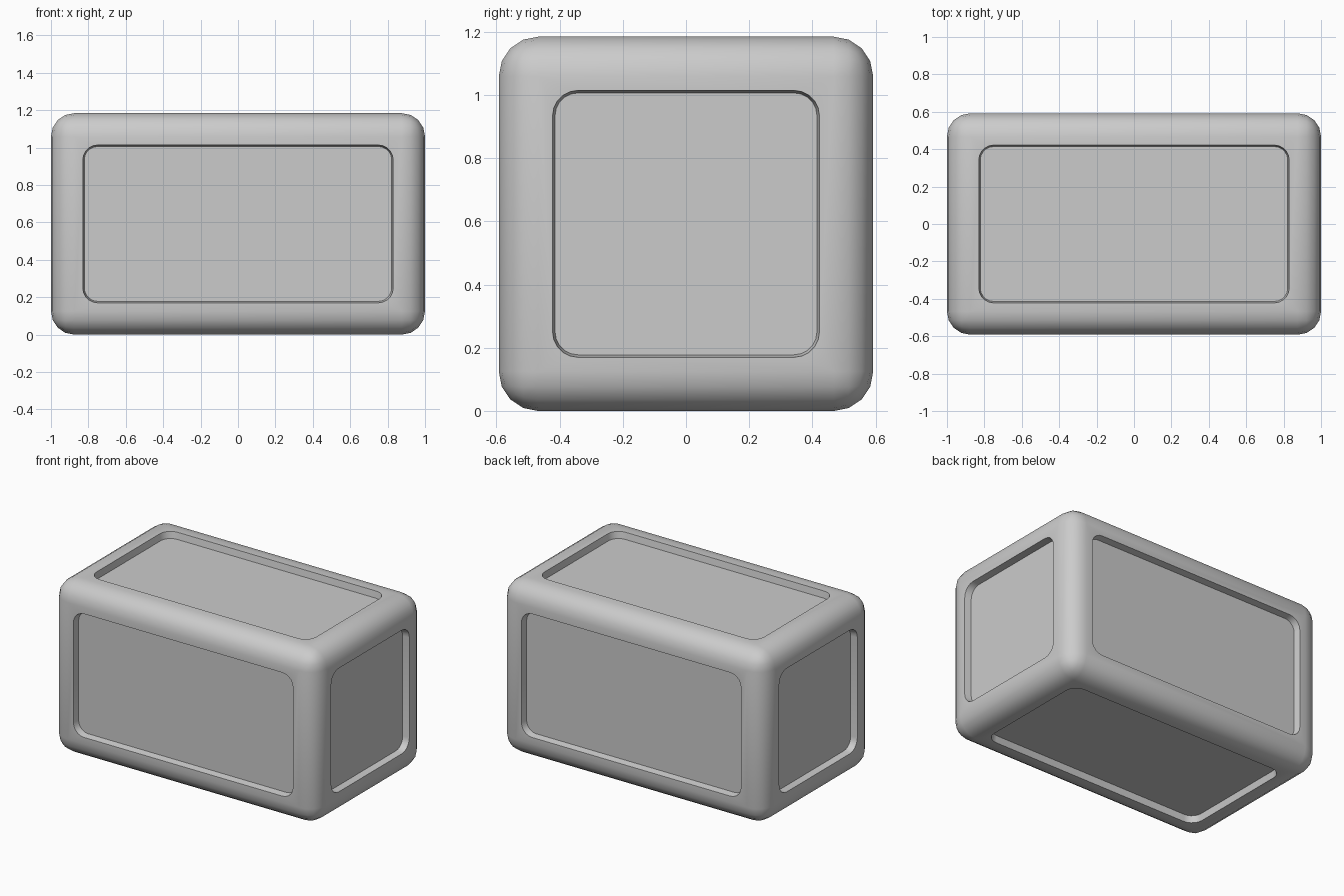
import bpy, bmesh, math
from mathutils import Matrix, Vector

if "Cube" in bpy.data.objects:
    bpy.data.objects.remove(bpy.data.objects["Cube"])

HALF = Vector((1.0, 0.592, 0.592))   # half size of the block
MARGIN, DEPTH, TAPER = 0.17, 0.045, 0.008
CENTRE = Vector((0, 0, HALF.z))


def make_object(name, bm):
    bmesh.ops.recalc_face_normals(bm, faces=bm.faces)
    mesh = bpy.data.meshes.new(name)
    bm.to_mesh(mesh)
    bm.free()
    obj = bpy.data.objects.new(name, mesh)
    bpy.context.collection.objects.link(obj)
    return obj


def rounded_rect(a, b, r, steps=5):
    pts = []
    for i, (sx, sy) in enumerate([(1, 1), (-1, 1), (-1, -1), (1, -1)]):
        for k in range(steps + 1):
            t = math.pi / 2 * (i + k / steps)
            pts.append((sx * (a - r) + r * math.cos(t), sy * (b - r) + r * math.sin(t)))
    return pts


def add_prism(bm, u, v, n, a, b, dist):
    # tapered rounded plug: floor sits DEPTH under the face, top pokes outside it
    rings = []
    for h in (-DEPTH, 0.05):
        grow = TAPER * h / DEPTH
        pts = rounded_rect(a + grow, b + grow, 0.08 + grow)
        rings.append([bm.verts.new(CENTRE + u * x + v * y + n * (dist + h)) for x, y in pts])
    low, top = rings
    bm.faces.new(low)
    bm.faces.new(top)
    for i in range(len(low)):
        j = (i + 1) % len(low)
        bm.faces.new((low[i], low[j], top[j], top[i]))


# Rounded block
bm = bmesh.new()
bmesh.ops.create_cube(bm, size=2, matrix=Matrix.Translation(CENTRE) @ Matrix.Diagonal((*HALF, 1)))
bmesh.ops.bevel(bm, geom=bm.edges[:], offset=0.125, offset_type='OFFSET',
                segments=4, profile=0.5, affect='EDGES')
block = make_object("panelled_block", bm)

# Recess cutters for all six sides
bm = bmesh.new()
axes = [Vector((1, 0, 0)), Vector((0, 1, 0)), Vector((0, 0, 1))]
for i in range(3):
    j, k = (i + 1) % 3, (i + 2) % 3
    for side in (1, -1):
        add_prism(bm, axes[j], axes[k], axes[i] * side,
                  HALF[j] - MARGIN, HALF[k] - MARGIN, HALF[i])
cutter = make_object("recess_cutter", bm)

# Cut the recessed panels
mod = block.modifiers.new("recesses", 'BOOLEAN')
mod.operation = 'DIFFERENCE'
mod.solver = 'EXACT'
mod.object = cutter
bpy.context.view_layer.objects.active = block
block.select_set(True)
bpy.ops.object.modifier_apply(modifier=mod.name)
bpy.data.objects.remove(cutter)
bpy.ops.object.shade_smooth_by_angle(angle=math.radians(40))
